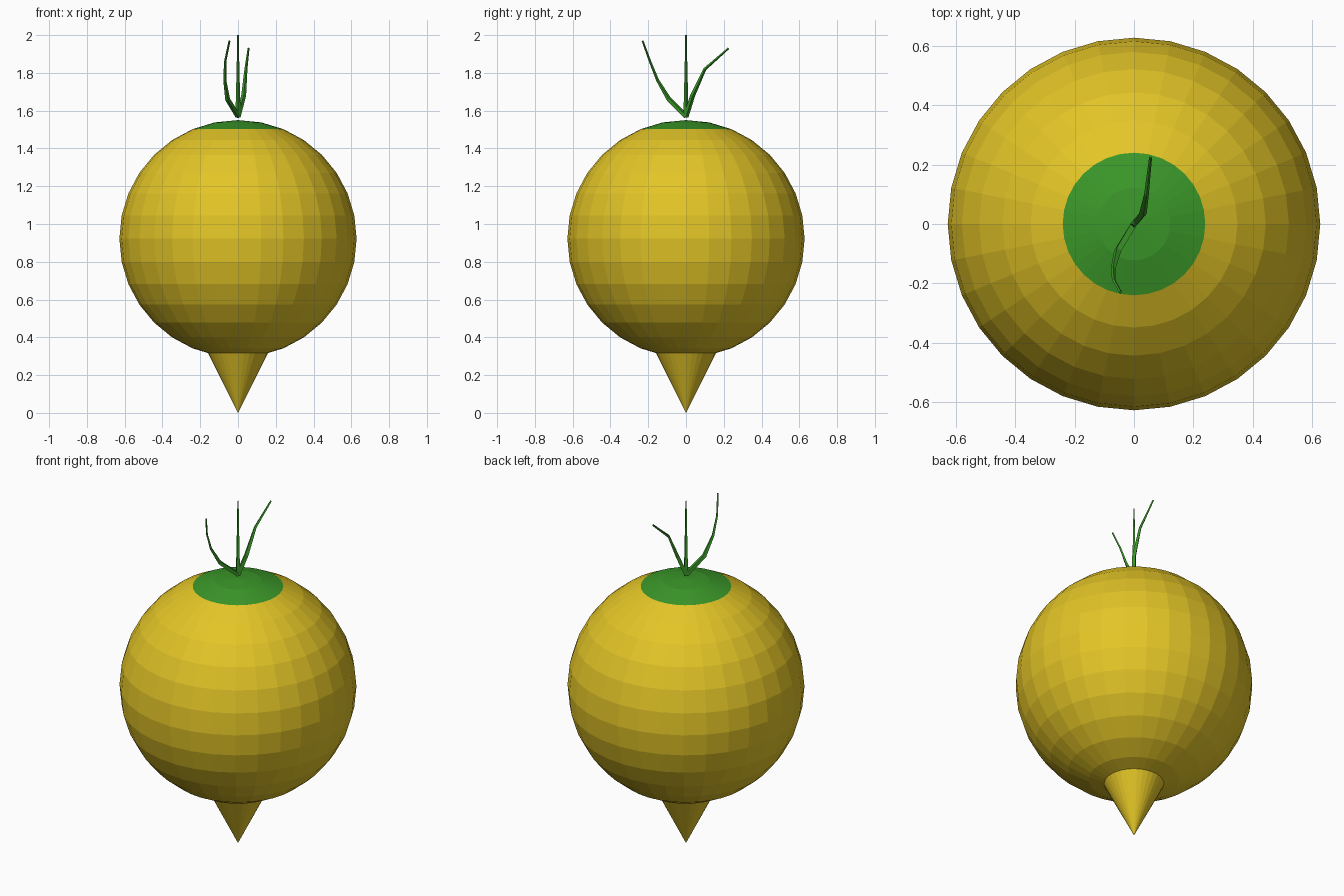
import bpy
import bmesh
from math import cos, sin, pi
from mathutils import Vector

cube = bpy.data.objects.get("Cube")
if cube:
    bpy.data.objects.remove(cube, do_unlink=True)


def material(name, rgb):
    mat = bpy.data.materials.new(name)
    mat.use_nodes = True
    mat.diffuse_color = (*rgb, 1)
    mat.node_tree.nodes["Principled BSDF"].inputs["Base Color"].default_value = (*rgb, 1)
    return mat


yellow = material("golden yellow", (0.77, 0.56, 0.02))
green = material("leaf green", (0.043, 0.31, 0.022))


def add_object(name, bm, *materials):
    mesh = bpy.data.meshes.new(name)
    bmesh.ops.recalc_face_normals(bm, faces=bm.faces)
    bm.to_mesh(mesh)
    bm.free()
    for mat in materials:
        mesh.materials.append(mat)
    obj = bpy.data.objects.new(name, mesh)
    bpy.context.collection.objects.link(obj)
    return obj


RADIUS = 0.628
CENTRE = 0.922

# Round bulb, with its top two rings of faces green
bm = bmesh.new()
bmesh.ops.create_uvsphere(bm, u_segments=32, v_segments=16, radius=RADIUS)
cap_height = RADIUS * cos(pi / 8)
for face in bm.faces:
    face.material_index = int(face.calc_center_median().z > cap_height)
bmesh.ops.translate(bm, verts=bm.verts, vec=(0, 0, CENTRE))
add_object("bulb", bm, yellow, green)

# Pointed root, its wide end sunk into the bulb
ROOT = 0.34
bm = bmesh.new()
bmesh.ops.create_cone(bm, cap_ends=True, segments=32, radius1=0, radius2=ROOT / 2, depth=ROOT)
bmesh.ops.remove_doubles(bm, verts=bm.verts, dist=0.0001)
bmesh.ops.translate(bm, verts=bm.verts, vec=(0, 0, ROOT / 2))
add_object("root", bm, yellow)


# Thin four-sided stalks that taper along a bent path
def add_stalk(name, path, widths):
    bm = bmesh.new()
    points = [Vector(p) for p in path]
    rings = []
    for i, (point, width) in enumerate(zip(points, widths)):
        along = points[min(i + 1, len(points) - 1)] - points[max(i - 1, 0)]
        side = along.cross(Vector((0, 1, 0))).normalized()
        across = along.cross(side).normalized()
        rings.append([bm.verts.new(point + width * (side * cos(k * pi / 2) + across * sin(k * pi / 2)))
                      for k in range(4)])
    for low, high in zip(rings, rings[1:]):
        for k in range(4):
            n = (k + 1) % 4
            bm.faces.new((low[k], low[n], high[n], high[k]))
    bm.faces.new(rings[0])
    bm.faces.new(rings[-1])
    add_object(name, bm, green)


add_stalk("middle_stalk", [(0, 0, 1.565), (0, 0, 1.68), (0, 0, 1.84), (0, 0, 2)],
          [0.014, 0.011, 0.007, 0.004])
add_stalk("front_stalk",
          [(0, 0, 1.57), (-0.055, -0.09, 1.66), (-0.07, -0.15, 1.76),
           (-0.068, -0.19, 1.86), (-0.045, -0.23, 1.97)],
          [0.014, 0.013, 0.008, 0.006, 0.005])
add_stalk("back_stalk",
          [(0, 0, 1.57), (0.03, 0.035, 1.68), (0.042, 0.10, 1.82), (0.056, 0.225, 1.93)],
          [0.014, 0.013, 0.008, 0.005])
